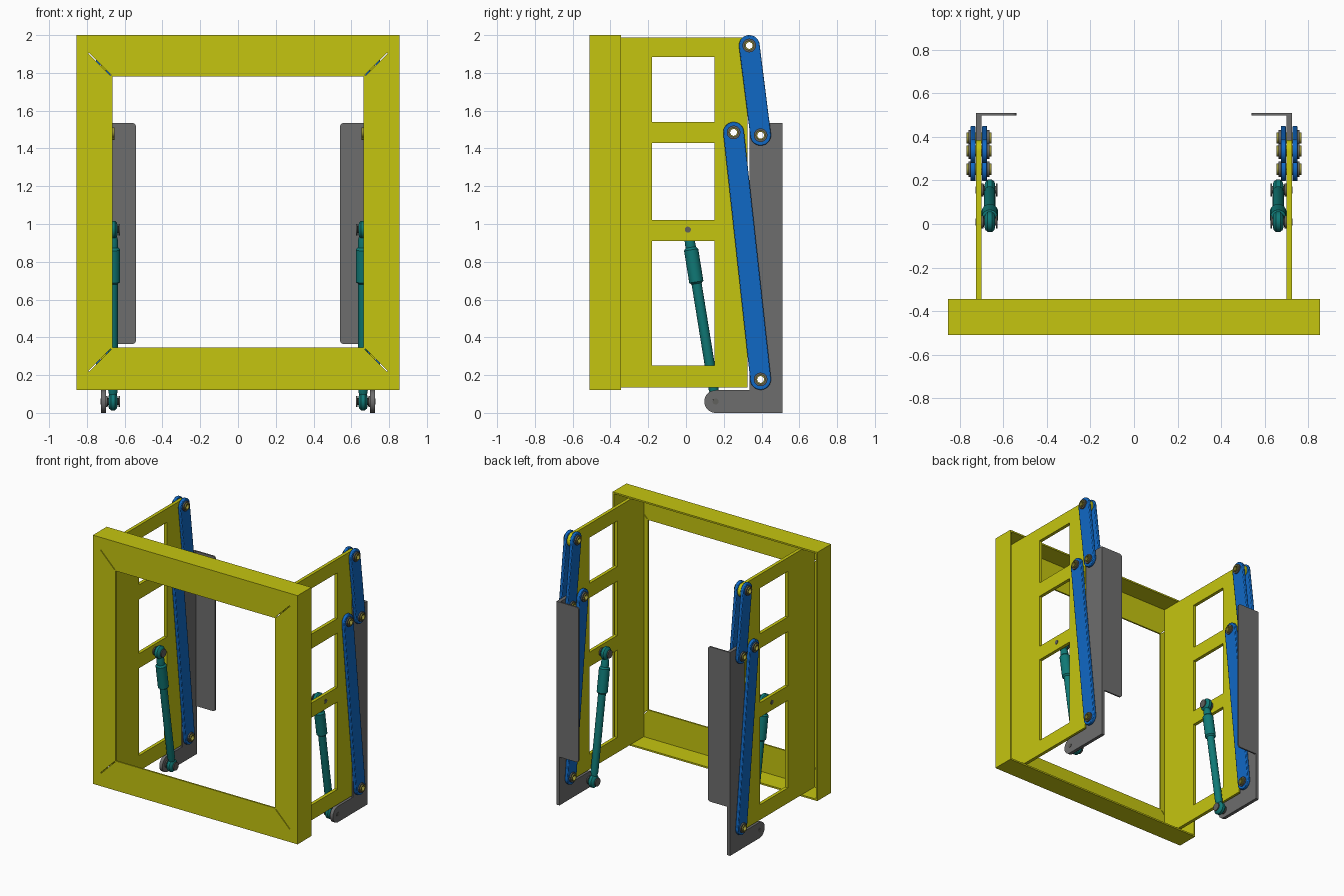
import bpy, bmesh
from math import sin, cos, pi, radians
from mathutils import Vector

cube = bpy.data.objects.get("Cube")
if cube:
    bpy.data.objects.remove(cube, do_unlink=True)


def material(name, rgb):
    m = bpy.data.materials.new(name)
    m.use_nodes = True
    m.diffuse_color = (*rgb, 1)
    m.node_tree.nodes["Principled BSDF"].inputs["Base Color"].default_value = (*rgb, 1)
    return m


YELLOW = material("yellow paint", (0.56, 0.56, 0.005))
BLUE = material("blue paint", (0.005, 0.14, 0.56))
TEAL = material("teal paint", (0.005, 0.19, 0.18))
GREY = material("grey paint", (0.155, 0.155, 0.155))
STEEL = material("pin steel", (0.12, 0.12, 0.11))
BRONZE = material("bushing bronze", (0.32, 0.29, 0.04))


def finish(bm, name, mat, mirror=True):
    bmesh.ops.recalc_face_normals(bm, faces=bm.faces)
    mesh = bpy.data.meshes.new(name)
    bm.to_mesh(mesh)
    bm.free()
    mesh.materials.append(mat)
    mesh.shade_smooth()
    mesh.set_sharp_from_angle(angle=radians(35))
    obj = bpy.data.objects.new(name, mesh)
    bpy.context.collection.objects.link(obj)
    if mirror:
        obj.modifiers.new("Mirror", "MIRROR").use_mirror_merge = False
    return obj


def arc(c, r, a0=0, a1=360, n=32):
    full = a1 - a0 == 360
    steps = n if full else n + 1
    angles = [radians(a0 + (a1 - a0) * i / n) for i in range(steps)]
    return [(c[0] + r * cos(a), c[1] + r * sin(a)) for a in angles]


def rect(u0, v0, u1, v1):
    return [(u0, v0), (u1, v0), (u1, v1), (u0, v1)]


def slab(name, loops, layers, mat, axis="x", mirror=True):
    """Extrude an outline with holes along an axis, once per layer."""
    bm = bmesh.new()
    for lo, hi in layers:
        place = (lambda u, v: (lo, u, v)) if axis == "x" else (lambda u, v: (u, lo, v))
        edges = []
        for loop in loops:
            vs = [bm.verts.new(place(u, v)) for u, v in loop]
            edges += [bm.edges.new((vs[i - 1], vs[i])) for i in range(len(vs))]
        normal = (1, 0, 0) if axis == "x" else (0, 1, 0)
        filled = bmesh.ops.triangle_fill(bm, edges=edges, use_beauty=True, normal=normal)
        faces = [f for f in filled["geom"] if isinstance(f, bmesh.types.BMFace)]
        top = bmesh.ops.extrude_face_region(bm, geom=faces, use_keep_orig=True)
        moved = [v for v in top["geom"] if isinstance(v, bmesh.types.BMVert)]
        bmesh.ops.translate(bm, verts=moved, vec=Vector(normal) * (hi - lo))
    return finish(bm, name, mat, mirror)


def lathe(name, origins, direction, profile, mat, ring=False, n=28):
    """Turn (distance, radius) points around an axis at each origin."""
    bm = bmesh.new()
    d = Vector(direction).normalized()
    a = d.orthogonal().normalized()
    b = d.cross(a)
    for o in origins:
        rows = [[bm.verts.new(Vector(o) + d * t + (a * cos(2 * pi * i / n) + b * sin(2 * pi * i / n)) * r)
                 for i in range(n)] for t, r in profile]
        pairs = list(zip(rows, rows[1:]))
        if ring:
            pairs.append((rows[-1], rows[0]))
        else:
            bm.faces.new(rows[0])
            bm.faces.new(rows[-1])
        for p, q in pairs:
            for i in range(n):
                bm.faces.new((p[i - 1], p[i], q[i], q[i - 1]))
    return finish(bm, name, mat)


# Pivot positions as (y, z)
TOP, UPPER_LOW = (0.335, 1.945), (0.395, 1.47)
MID, LOWER_LOW = (0.252, 1.485), (0.395, 0.177)
ROD_TOP, ROD_LOW = (0.01, 0.97), (0.157, 0.06)
PLATE = [(0.70, 0.725)]
BORE = 0.026
ROD_X = 0.662

# Front frame: angle section with mitre slits at the corners
z0, z1 = 0.122, 2.0
slab("frame_rim", [rect(-0.855, z0, 0.855, z1), rect(-0.843, z0 + 0.012, 0.843, z1 - 0.012)],
     [(-0.51, -0.345)], YELLOW, "y", False)
slits = []
for sx in (-1, 1):
    for z, sz in ((1.78, 1), (0.345, -1)):
        near, far, w = 0.008, 0.125, 0.002
        x = 0.665
        slits.append([(sx * (x + near - w), z + sz * (near + w)), (sx * (x + near + w), z + sz * (near - w)),
                      (sx * (x + far + w), z + sz * (far - w)), (sx * (x + far - w), z + sz * (far + w))])
slab("frame_face", [rect(-0.843, z0 + 0.012, 0.843, z1 - 0.012), rect(-0.665, 0.345, 0.665, 1.78)] + slits,
     [(-0.51, -0.498)], YELLOW, "y", False)

# Side plates with three windows and a rounded pivot tip
outline = [(-0.498, 0.135), (0.325, 0.135)] + arc((0.335, 1.938), 0.05, -101, 90, 16) + [(-0.498, 1.988)]
windows = [rect(-0.18, a, 0.15, b) for a, b in ((0.25, 0.91), (1.02, 1.43), (1.54, 1.885))]
slab("side_plate", [outline] + windows + [arc(TOP, BORE), arc(MID, BORE), arc(ROD_TOP, 0.016)],
     PLATE, YELLOW)

# Rear brackets: side web with a foot, and an inward flange
web = [(0.51, 0), (0.51, 1.535), (0.335, 1.535), (0.335, 0.12)] + arc(ROD_LOW, 0.06, 90, 270, 16)
slab("bracket_web", [web, arc(UPPER_LOW, BORE), arc(LOWER_LOW, BORE), arc(ROD_LOW, 0.016)], PLATE, GREY)
flange = ([(0.70, 0.365), (0.70, 1.535)] + arc((0.56, 1.515), 0.02, 90, 180, 6)
          + arc((0.56, 0.385), 0.02, 180, 270, 6))
slab("bracket_flange", [flange], [(0.499, 0.51)], GREY, "y")

# Paired link bars on both sides of the plates
for name, p, q in (("upper_link", TOP, UPPER_LOW), ("lower_link", MID, LOWER_LOW)):
    lean = Vector((q[0] - p[0], q[1] - p[1])).angle_signed(Vector((0, -1)))
    tilt = lean * 180 / pi
    ends = arc(p, 0.055, tilt, tilt + 180, 16) + arc(q, 0.055, tilt + 180, tilt + 360, 16)
    bars = slab(name, [ends, arc(p, BORE), arc(q, BORE)], [(0.674, 0.698), (0.727, 0.751)], BLUE)
    bevel = bars.modifiers.new("Bevel", "BEVEL")
    bevel.width, bevel.segments, bevel.angle_limit = 0.005, 2, radians(50)

# Hollow bushings with washers at the link pivots
pivots = [(0, y, z) for y, z in (TOP, UPPER_LOW, MID, LOWER_LOW)]
lathe("bushing", pivots, (1, 0, 0), [(0.655, 0.018), (0.655, BORE), (0.77, BORE), (0.77, 0.018)], BRONZE, True)
for name, x in (("inner_washer", 0.664), ("outer_washer", 0.751)):
    lathe(name, pivots, (1, 0, 0), [(x, BORE), (x, 0.036), (x + 0.01, 0.036), (x + 0.01, BORE)], STEEL, True)

# Struts: thick barrel, slim rod and an eye at each end
top, low = Vector((ROD_X, *ROD_TOP)), Vector((ROD_X, *ROD_LOW))
length = (low - top).length
lathe("strut_body", [top], low - top,
      [(0.03, 0.02), (0.06, 0.027), (0.095, 0.028), (0.108, 0.038), (0.28, 0.038), (0.29, 0.027),
       (length - 0.07, 0.027), (length - 0.03, 0.02)], TEAL)
lathe("strut_eye", [top, low], (1, 0, 0),
      [(-0.024, 0.026), (-0.02, 0.038), (-0.01, 0.047), (0.01, 0.047), (0.02, 0.038), (0.024, 0.026)], TEAL)

# Strut pins with a head and a spacer against the plate
lathe("strut_pin", [(0, *ROD_TOP), (0, *ROD_LOW)], (1, 0, 0),
      [(0.626, 0.03), (0.633, 0.03), (0.634, 0.018), (0.688, 0.018), (0.692, 0.03), (0.70, 0.03),
       (0.7, 0.016), (0.728, 0.016)], STEEL)
